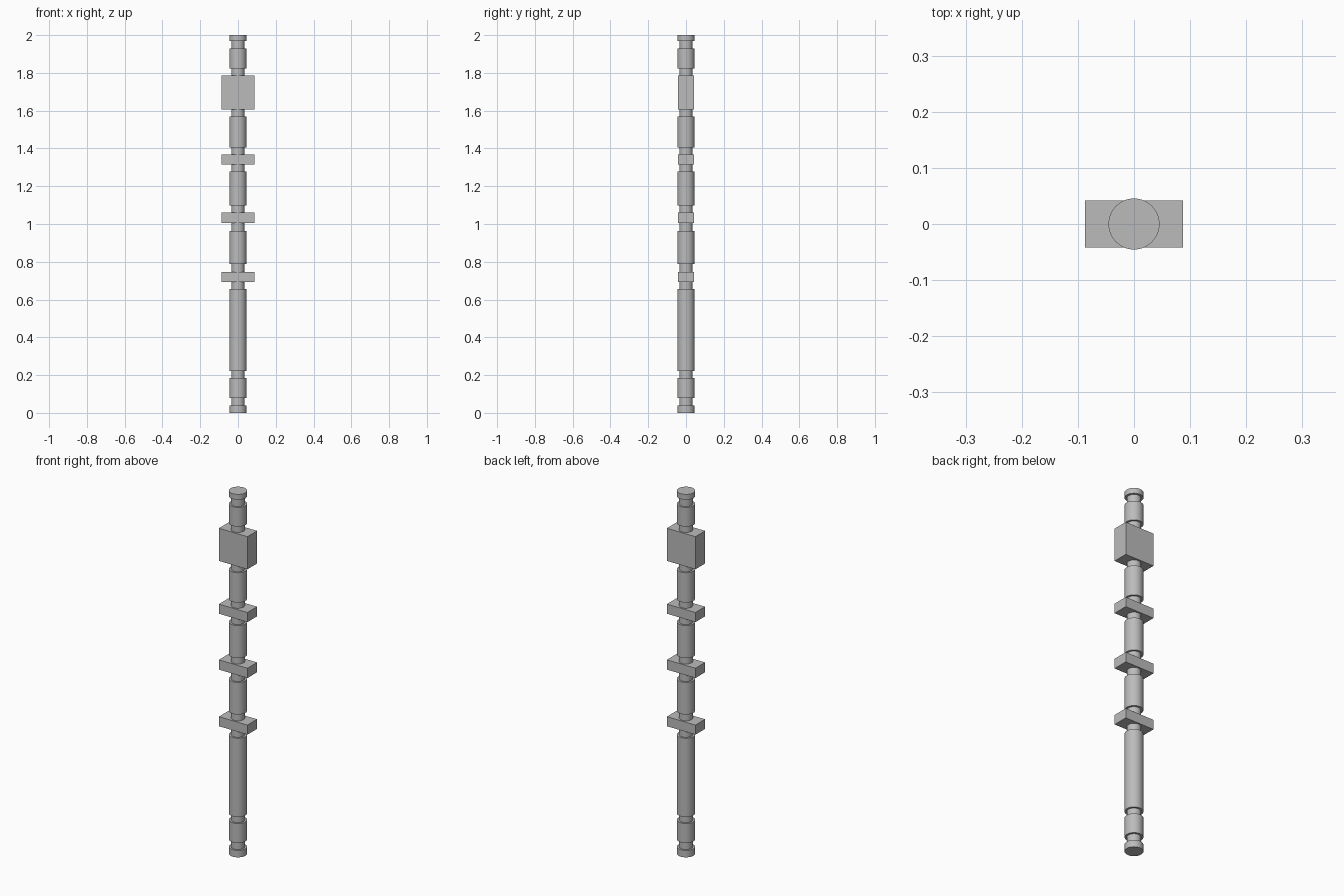
import bpy
import bmesh
import math

cube = bpy.data.objects.get("Cube")
if cube:
    bpy.data.objects.remove(cube, do_unlink=True)

GREY = (0.5, 0.5, 0.5, 1)
metal = bpy.data.materials.new("plain grey")
metal.use_nodes = True
metal.diffuse_color = GREY
metal.node_tree.nodes["Principled BSDF"].inputs["Base Color"].default_value = GREY

WIDE, NECK = 0.0455, 0.0345
BLOCK_X, BLOCK_Y = 0.174, 0.084


def finish(name, bm):
    bmesh.ops.recalc_face_normals(bm, faces=bm.faces)
    mesh = bpy.data.meshes.new(name)
    bm.to_mesh(mesh)
    bm.free()
    mesh.materials.append(metal)
    obj = bpy.data.objects.new(name, mesh)
    bpy.context.collection.objects.link(obj)
    return obj


def block(name, low, high):
    bm = bmesh.new()
    bmesh.ops.create_cube(bm, size=1)
    for v in bm.verts:
        v.co.x *= BLOCK_X
        v.co.y *= BLOCK_Y
        v.co.z = low if v.co.z < 0 else high
    return finish(name, bm)


# Shaft: one turned profile, stepping between wide barrels and narrow necks
barrels = [(0, 0.038), (0.079, 0.186), (0.222, 0.656), (0.787, 0.964),
           (1.097, 1.277), (1.404, 1.568), (1.822, 1.928), (1.97, 2)]
profile = []
for low, high in barrels:
    if low > 0:
        profile.append((NECK, low))
    profile += [(WIDE, low), (WIDE, high)]
    if high < 2:
        profile.append((NECK, high))

SIDES = 48
bm = bmesh.new()
rings = [[bm.verts.new((r * math.cos(math.tau * i / SIDES),
                        r * math.sin(math.tau * i / SIDES), z))
          for i in range(SIDES)] for r, z in profile]
for lower, upper in zip(rings, rings[1:]):
    for i in range(SIDES):
        j = (i + 1) % SIDES
        bm.faces.new((lower[i], lower[j], upper[j], upper[i]))
bm.faces.new(rings[0][::-1])
bm.faces.new(rings[-1])
shaft = finish("shaft", bm)
bpy.ops.object.select_all(action="DESELECT")
shaft.select_set(True)
bpy.context.view_layer.objects.active = shaft
bpy.ops.object.shade_smooth_by_angle(angle=math.radians(30))

# Three thin crossbars and the tall block near the top
for name, low, high in [("lower_crossbar", 0.694, 0.747),
                        ("middle_crossbar", 1.006, 1.06),
                        ("upper_crossbar", 1.314, 1.367),
                        ("head_block", 1.605, 1.785)]:
    block(name, low, high)
